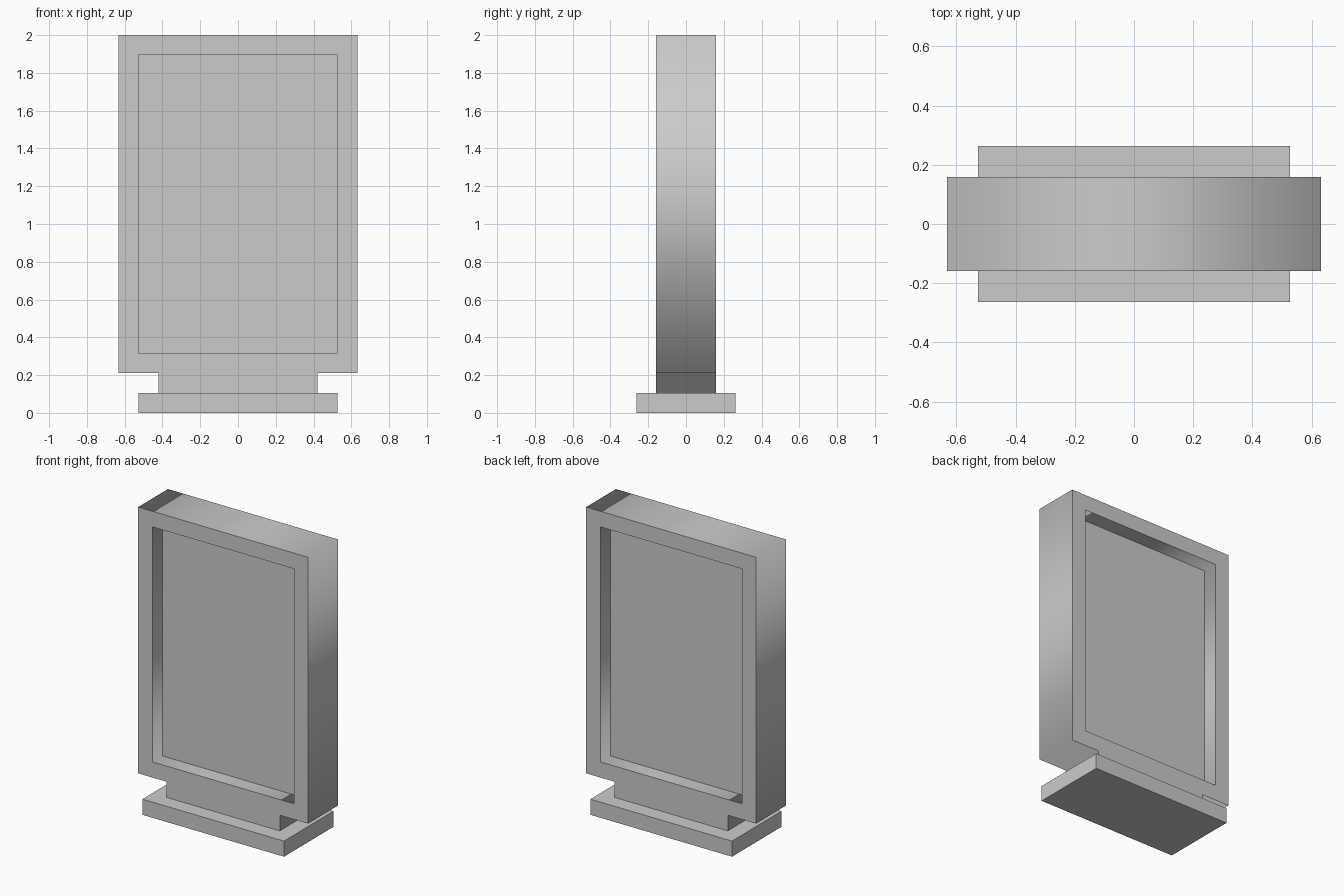
import bpy
from math import radians

if "Cube" in bpy.data.objects:
    bpy.data.objects.remove(bpy.data.objects["Cube"])

U = 2 / 19  # model grid unit: overall height is 19 units


def box(name, x, y, z0, z1):
    """Box centred on x and y, with half sizes x, y, from z0 to z1 (grid units)."""
    bpy.ops.mesh.primitive_cube_add(size=1, location=(0, 0, (z0 + z1) / 2 * U))
    ob = bpy.context.object
    ob.name = ob.data.name = name
    ob.scale = (2 * x * U, 2 * y * U, (z1 - z0) * U)
    bpy.ops.object.transform_apply(location=False, rotation=False, scale=True)
    return ob


def extruded_outline(name, loops, half_depth):
    """Filled front outline (x, z) with holes, extruded along y."""
    curve = bpy.data.curves.new(name, 'CURVE')
    curve.dimensions = '2D'
    curve.fill_mode = 'BOTH'
    curve.extrude = half_depth * U
    for loop in loops:
        spline = curve.splines.new('POLY')
        spline.points.add(len(loop) - 1)
        for p, (x, z) in zip(spline.points, loop):
            p.co = (x * U, z * U, 0, 1)
        spline.use_cyclic_u = True
    ob = bpy.data.objects.new(name, curve)
    bpy.context.collection.objects.link(ob)
    ob.rotation_euler.x = radians(90)
    bpy.ops.object.select_all(action='DESELECT')
    ob.select_set(True)
    bpy.context.view_layer.objects.active = ob
    bpy.ops.object.convert(target='MESH')
    bpy.ops.object.transform_apply(location=False, rotation=True, scale=False)
    return bpy.context.object


# Foot plate
box("base", 5, 2.5, 0, 1)

# Display frame with its narrower neck, open through the middle
right = [(4, 1), (4, 2), (6, 2), (6, 19)]
outer = right + [(-x, z) for x, z in reversed(right)]
opening = [(-5, 3), (-5, 18), (5, 18), (5, 3)]
extruded_outline("frame_and_neck", [outer, opening], 1.5)

# Display panel, recessed equally on the front and back
box("display_panel", 5, 0.5, 3, 18)
